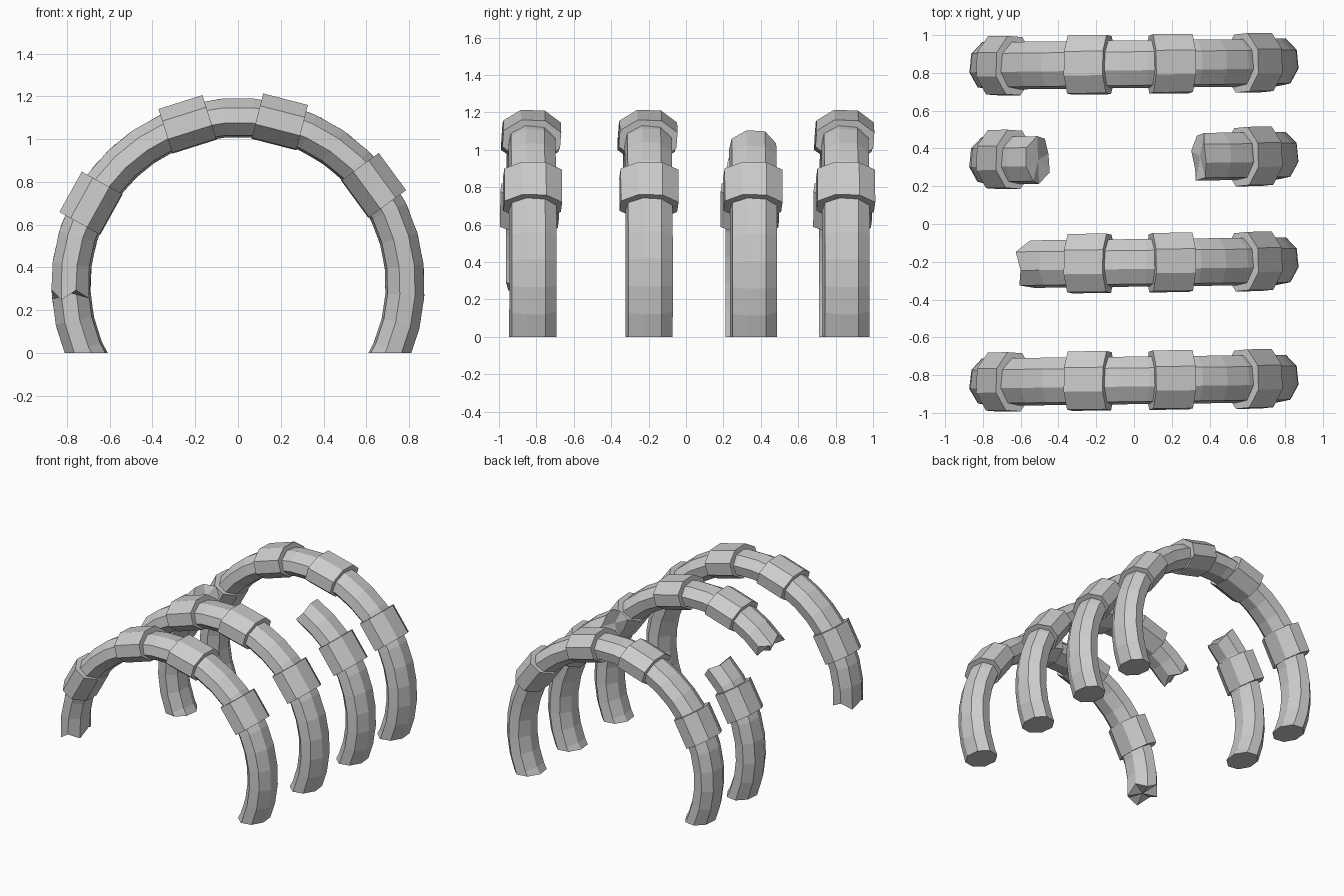
import bpy, bmesh
from math import sin, cos, radians, tau

if "Cube" in bpy.data.objects:
    bpy.data.objects.remove(bpy.data.objects["Cube"])

CZ, R = 0.32, 0.782          # arch centre height and centre-line radius
FOOT = 33                    # degrees below horizontal before trimming at the ground
TILT = 0.012                 # slight sideways skew of every rib


def octagon(half_y, half_r, roll):
    """Eight-sided section as (sideways, radial) offsets."""
    return [(half_y * cos(tau * (k + 0.5) / 8 + radians(roll)),
             half_r * sin(tau * (k + 0.5) / 8 + radians(roll))) for k in range(8)]


def arch_point(y, deg, side=0.0, out=0.0, along=0.0):
    a = radians(deg)
    x = (R + out) * cos(a) - along * sin(a)
    z = CZ + (R + out) * sin(a) + along * cos(a)
    return (x, y + side + TILT * x, z)


def finish(bm, name):
    bmesh.ops.recalc_face_normals(bm, faces=bm.faces)
    me = bpy.data.meshes.new(name)
    bm.to_mesh(me)
    bm.free()
    ob = bpy.data.objects.new(name, me)
    bpy.context.collection.objects.link(ob)


def loft(bm, rings):
    for a, b in zip(rings, rings[1:]):
        for k in range(8):
            j = (k + 1) % 8
            bm.faces.new((a[k], a[j], b[j], b[k]))


def fan(bm, ring, co):
    c = bm.verts.new(co)
    for k in range(8):
        bm.faces.new((ring[k], ring[(k + 1) % 8], c))


def bone(name, y, start, end, jag0=None, jag1=None):
    """Curved tube; ends are either flat on the ground or jagged breaks."""
    bm = bmesh.new()
    n = max(4, round((end - start) / 10))
    prof = octagon(0.130, 0.094, -8)
    rings = []
    for i in range(n + 1):
        deg = start + (end - start) * i / n
        jag = jag0 if i == 0 else jag1 if i == n else None
        rings.append([bm.verts.new(arch_point(y, deg + (jag[k] if jag else 0), s, o))
                      for k, (s, o) in enumerate(prof)])
    loft(bm, rings)
    if jag0:
        fan(bm, rings[0], arch_point(y, start))
    if jag1:
        fan(bm, rings[-1], arch_point(y, end))
    # trim the feet level with the ground
    bmesh.ops.bisect_plane(bm, geom=bm.verts[:] + bm.edges[:] + bm.faces[:],
                           plane_co=(0, 0, 0), plane_no=(0, 0, 1), clear_inner=True)
    bmesh.ops.holes_fill(bm, edges=[e for e in bm.edges if e.is_boundary], sides=0)
    finish(bm, name)


def band(name, y, deg):
    """Straight octagonal collar around the tube."""
    bm = bmesh.new()
    prof = octagon(0.167, 0.116, -3)
    rings = [[bm.verts.new(arch_point(y, deg, s, o + 0.004, t)) for s, o in prof]
             for t in (-0.108, 0.108)]
    loft(bm, rings)
    for r in rings:
        bm.faces.new(r)
    finish(bm, name)


ROUGH = (-2, 1.5, -1.5, 2, -1, 2.2, -2.2, 1)
MILD = (-1, 1, 0.5, -0.5, 1, -1, 0.5, -0.5)
LO, HI = -FOOT, 180 + FOOT

# tubes: whole back rib, three broken ribs
bone("front_rib", -0.828, LO, 183, jag1=ROUGH)
bone("second_rib", -0.206, LO, 135, jag1=ROUGH)
bone("third_rib_right", 0.352, LO, 63.5, jag1=MILD)
bone("third_rib_left", 0.345, 130.5, HI, jag0=MILD)
bone("back_rib", 0.846, LO, HI)

# collars on each rib
right, upper_right, upper_left, left = 36.2, 75.6, 107.5, 151
for rib, y, spots in (("front", -0.828, (right, upper_right, upper_left, left)),
                      ("second", -0.206, (right, upper_right, upper_left)),
                      ("third", 0.35, (right, left)),
                      ("back", 0.846, (right, upper_right, upper_left, left))):
    for i, deg in enumerate(spots):
        band(f"{rib}_rib_collar_{i + 1}", y, deg)
